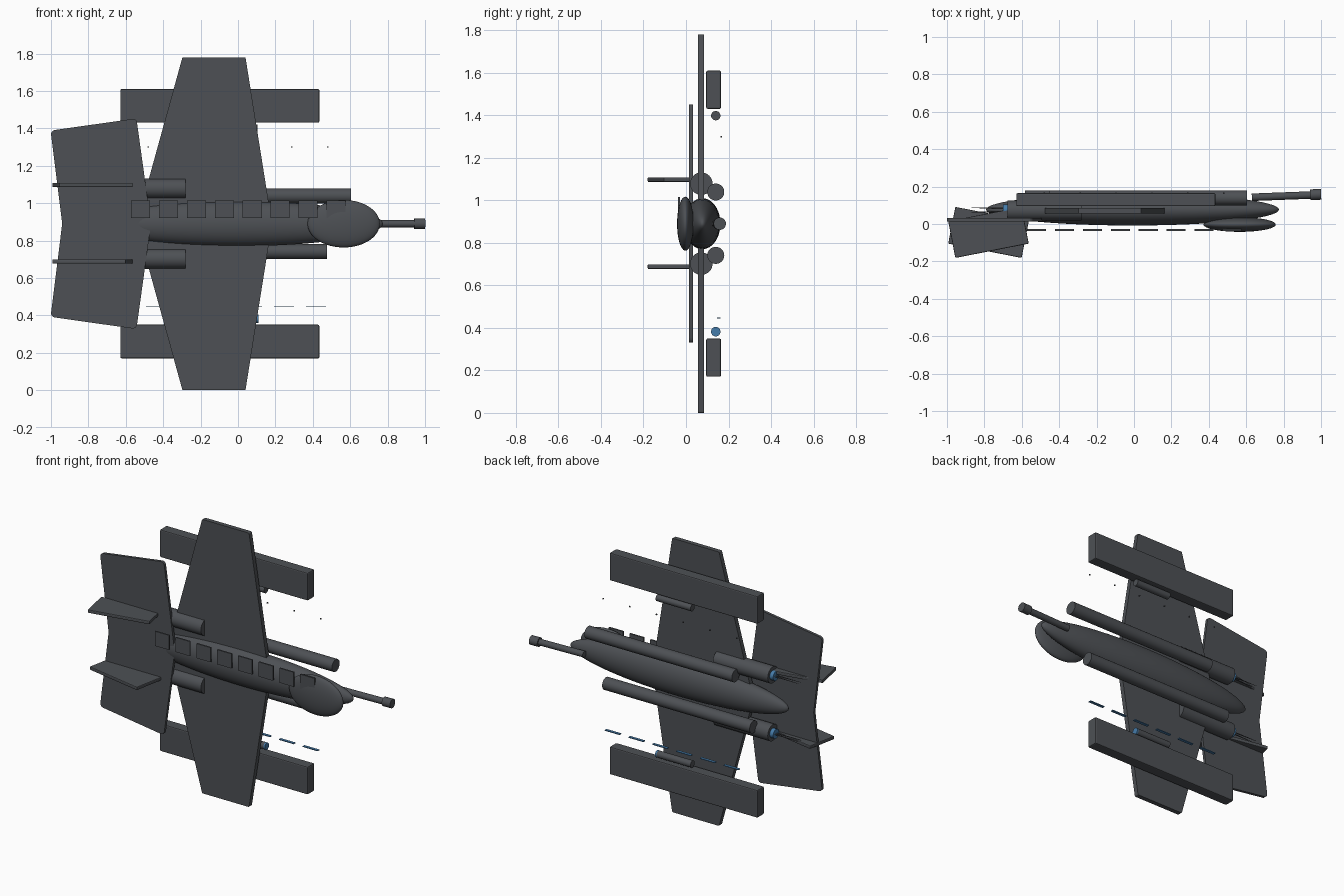
import bpy, bmesh, math
from mathutils import Matrix, Vector

if "Cube" in bpy.data.objects:
    bpy.data.objects.remove(bpy.data.objects["Cube"])


def material(name, rgb):
    m = bpy.data.materials.new(name)
    m.diffuse_color = (*rgb, 1)
    m.use_nodes = True
    m.node_tree.nodes["Principled BSDF"].inputs["Base Color"].default_value = m.diffuse_color
    return m


GREY = material("dark grey", (0.075, 0.081, 0.09))
BLUE = material("glow blue", (0.06, 0.2, 0.4))
MID = 0.89  # height of the centre line


def finish(name, bm, mat, smooth=False, bevel=0):
    bmesh.ops.recalc_face_normals(bm, faces=bm.faces)
    me = bpy.data.meshes.new(name)
    bm.to_mesh(me)
    bm.free()
    me.materials.append(mat)
    ob = bpy.data.objects.new(name, me)
    bpy.context.collection.objects.link(ob)
    if smooth:
        bpy.ops.object.select_all(action='DESELECT')
        ob.select_set(True)
        bpy.context.view_layer.objects.active = ob
        bpy.ops.object.shade_smooth_by_angle(angle=math.radians(40))
    if bevel:
        mod = ob.modifiers.new("bevel", 'BEVEL')
        mod.width = bevel
        mod.segments = 2
    return ob


def box(name, centre, size, mat=GREY, bevel=0, turn=0):
    bm = bmesh.new()
    bmesh.ops.create_cube(bm, size=1, matrix=Matrix.Translation(centre)
                          @ Matrix.Rotation(turn, 4, 'Z') @ Matrix.Diagonal((*size, 1)))
    return finish(name, bm, mat, bevel=bevel)


def rod(name, a, b, r, mat=GREY, r2=None, sides=32):
    a, b = Vector(a), Vector(b)
    d = b - a
    bm = bmesh.new()
    bmesh.ops.create_cone(bm, cap_ends=True, segments=sides, radius1=r,
                          radius2=r if r2 is None else r2, depth=d.length,
                          matrix=Matrix.Translation((a + b) / 2)
                          @ d.to_track_quat('Z', 'Y').to_matrix().to_4x4())
    return finish(name, bm, mat, smooth=True)


def ellipsoid(name, centre, radii):
    bm = bmesh.new()
    bmesh.ops.create_uvsphere(bm, u_segments=48, v_segments=32, radius=1,
                              matrix=Matrix.Translation(centre) @ Matrix.Diagonal((*radii, 1))
                              @ Matrix.Rotation(math.pi / 2, 4, 'Y'))
    return finish(name, bm, GREY, smooth=True)


def plate(name, half, y0, y1, corner):
    # upper half outline, mirrored about the centre line, extruded along y
    pts = half + [(x, 2 * MID - z) for x, z in reversed(half) if abs(z - MID) > 1e-4]
    bm = bmesh.new()
    f = bm.faces.new([bm.verts.new((x, y0, z)) for x, z in pts])
    new = bmesh.ops.extrude_face_region(bm, geom=[f])["geom"]
    bmesh.ops.translate(bm, vec=(0, y1 - y0, 0),
                        verts=[v for v in new if isinstance(v, bmesh.types.BMVert)])
    edges = [e for e in bm.edges if abs(e.verts[0].co.y - e.verts[1].co.y) > 1e-4
             and abs(e.verts[0].co.z - MID) > 0.1]
    bmesh.ops.bevel(bm, geom=edges, offset=corner, segments=4, profile=0.5, affect='EDGES')
    return finish(name, bm, GREY)


# hull, canopy and nose gun
ellipsoid("fuselage", (-0.008, 0.077, MID), (0.783, 0.085, 0.12))
ellipsoid("canopy", (0.565, -0.003, MID), (0.193, 0.039, 0.127))
rod("gun_barrel", (0.63, 0.143, MID), (0.95, 0.155, MID), 0.02)
rod("gun_muzzle", (0.942, 0.156, MID), (1.0, 0.159, MID), 0.029)

# wing and tail plane
plate("wing", [(-0.543, MID), (-0.297, 1.78), (0.04, 1.78), (0.182, MID)], 0.056, 0.085, 0.006)
plate("tail_plane", [(-0.94, MID), (-1.002, 1.388), (-0.543, 1.453), (-0.465, MID)],
      0.014, 0.032, 0.022)

# tail fins, turned opposite ways
for side, z, turn in (("upper", 1.097, 11), ("lower", 0.688, -11)):
    box(side + "_fin", (-0.778, -0.045, z), (0.40, 0.20, 0.022),
        bevel=0.005, turn=math.radians(turn))

# window plates along the hull
for i in range(8):
    box(f"window_{i + 1}", (-0.521 + i * 0.1493, -0.032, 0.967), (0.102, 0.0095, 0.095))

# parts repeated above and below the centre line
for side, s, tube_end in (("upper", 1, 0.605), ("lower", -1, 0.477)):
    box(side + "_pod", (-0.097, 0.13, MID + s * 0.63), (1.064, 0.07, 0.18), bevel=0.007)
    rod(side + "_tube", (tube_end - 1.06, 0.14, MID + s * 0.149),
        (tube_end, 0.14, MID + s * 0.149), 0.04)
    ez = MID + s * 0.188
    rod(side + "_engine", (-0.675, 0.072, ez), (-0.28, 0.072, ez), 0.053)
    rod(side + "_nozzle_glow", (-0.70, 0.075, ez), (-0.67, 0.075, ez), 0.03, BLUE)
    for k in (-1, 1):
        rod(f"{side}_exhaust_streak_{k + 2}", (-0.70, 0.075 + k * 0.008, ez),
            (-0.87, 0.075 + k * 0.012, ez), 0.004, r2=0.001, sides=8)
    rod(side + "_small_cylinder", (-0.145, 0.14, MID + s * 0.508),
        (0.105, 0.14, MID + s * 0.508), 0.022)
rod("cylinder_light", (0.10, 0.14, MID - 0.508), (0.11, 0.14, MID - 0.508), 0.0222, BLUE)

# row of light strips below, row of tiny rivets above
for i in range(6):
    box(f"light_strip_{i + 1}", (0.417 - i * 0.171, 0.154, 0.446), (0.107, 0.018, 0.005), BLUE)
    box(f"rivet_{i + 1}", (0.48 - i * 0.192, 0.165, 1.30), (0.007, 0.007, 0.007))
